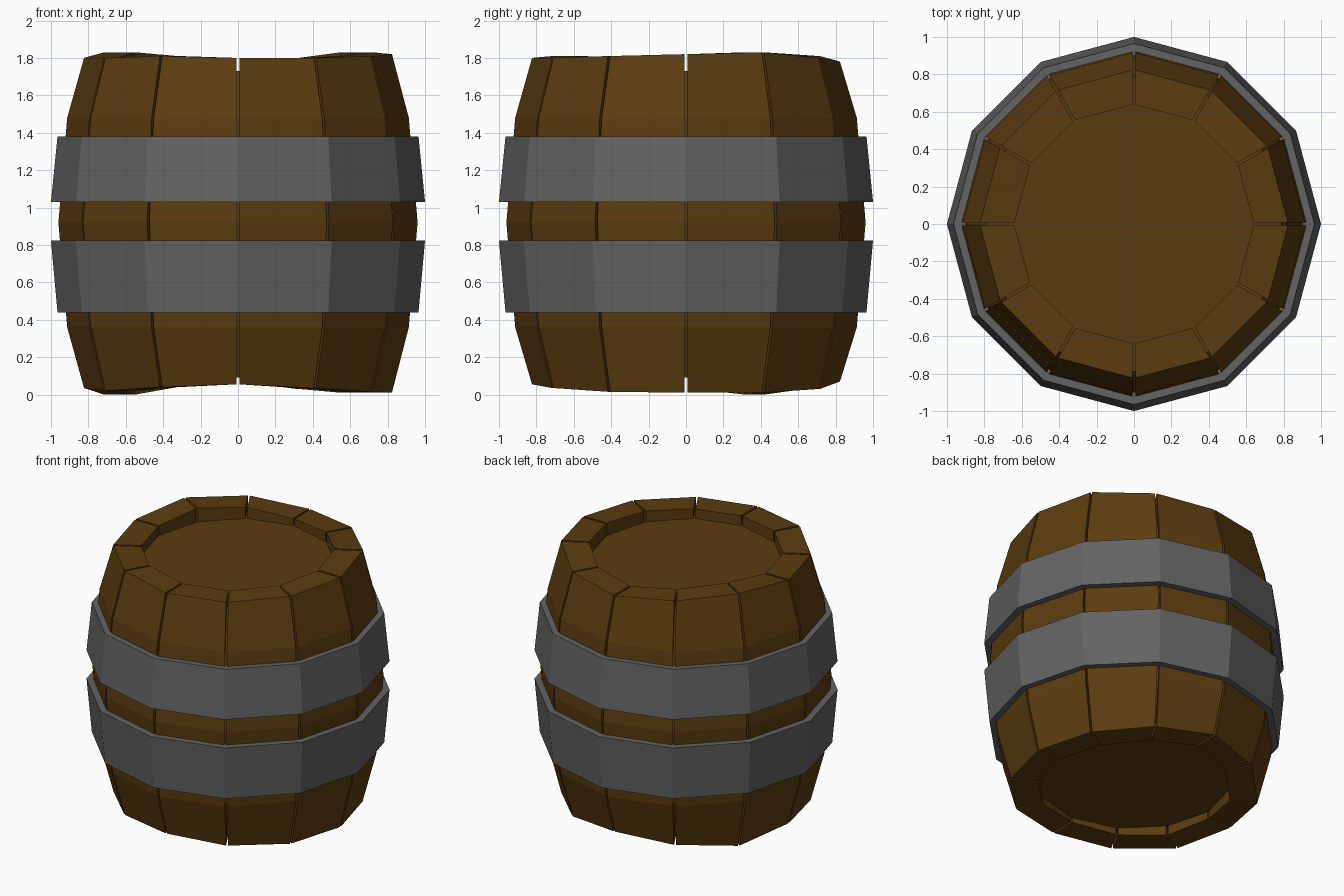
import bpy, bmesh
from math import sin, cos, radians
from mathutils import Vector

if "Cube" in bpy.data.objects:
    bpy.data.objects.remove(bpy.data.objects["Cube"])

SIDES = 12


def material(name, rgb):
    m = bpy.data.materials.new(name)
    m.diffuse_color = (*rgb, 1)
    m.use_nodes = True
    m.node_tree.nodes["Principled BSDF"].inputs["Base Color"].default_value = m.diffuse_color
    return m


wood = material("wood", (0.105, 0.045, 0.005))
iron = material("iron", (0.125, 0.125, 0.125))


def direction(i):
    a = radians(30 * i)
    return Vector((cos(a), sin(a), 0))


def finish(bm, name, mat):
    bmesh.ops.recalc_face_normals(bm, faces=bm.faces)
    mesh = bpy.data.meshes.new(name)
    bm.to_mesh(mesh)
    bm.free()
    mesh.materials.append(mat)
    ob = bpy.data.objects.new(name, mesh)
    bpy.context.collection.objects.link(ob)
    return ob


def lathe(name, profile, mat, closed):
    """Revolve (radius, z) points in 12 flat sides; open profiles get end caps."""
    bm = bmesh.new()
    rings = [[bm.verts.new(direction(i) * r + Vector((0, 0, z))) for i in range(SIDES)]
             for r, z in profile]
    pairs = list(zip(rings, rings[1:]))
    if closed:
        pairs.append((rings[-1], rings[0]))
    else:
        bm.faces.new(rings[0])
        bm.faces.new(rings[-1])
    for a, b in pairs:
        for i in range(SIDES):
            j = (i + 1) % SIDES
            bm.faces.new((a[i], a[j], b[j], b[i]))
    return finish(bm, name, mat)


# Uneven stave ends, one height per corner of the barrel
TOP = [1.82, 1.83, 1.80, 1.78, 1.81, 1.83, 1.80, 1.80, 1.81, 1.80, 1.80, 1.81]
BOTTOM = [.01, .01, .03, .07, .04, 0, .035, .02, .04, .055, .035, .015]


def stave(i, gap=0.007):
    j = (i + 1) % SIDES
    along = (direction(j) - direction(i)).normalized()
    bm = bmesh.new()
    sides = []
    for k, shift in ((i, gap), (j, -gap)):
        profile = [(.64, BOTTOM[k]), (.825, BOTTOM[k]), (.915, .36), (.962, .92),
                   (.915, 1.48), (.825, TOP[k]), (.64, TOP[k])]
        sides.append([bm.verts.new(direction(k) * r + along * shift + Vector((0, 0, z)))
                      for r, z in profile])
    a, b = sides
    bm.faces.new(a)
    bm.faces.new(b)
    for n in range(len(a)):
        m = (n + 1) % len(a)
        bm.faces.new((a[n], b[n], b[m], a[m]))
    finish(bm, f"stave_{i + 1}", wood)


for i in range(SIDES):
    stave(i)

# Inner body: recessed lids and the floor of the grooves
lathe("lids_and_core", [(.79, .09), (.885, .36), (.935, .92), (.885, 1.48), (.79, 1.73)],
      wood, closed=False)

# Iron hoops, tapering away from the belly
lathe("lower_hoop", [(.90, .44), (.965, .44), (1.0, .825), (.93, .825)], iron, closed=True)
lathe("upper_hoop", [(.93, 1.03), (1.0, 1.03), (.965, 1.38), (.90, 1.38)], iron, closed=True)
